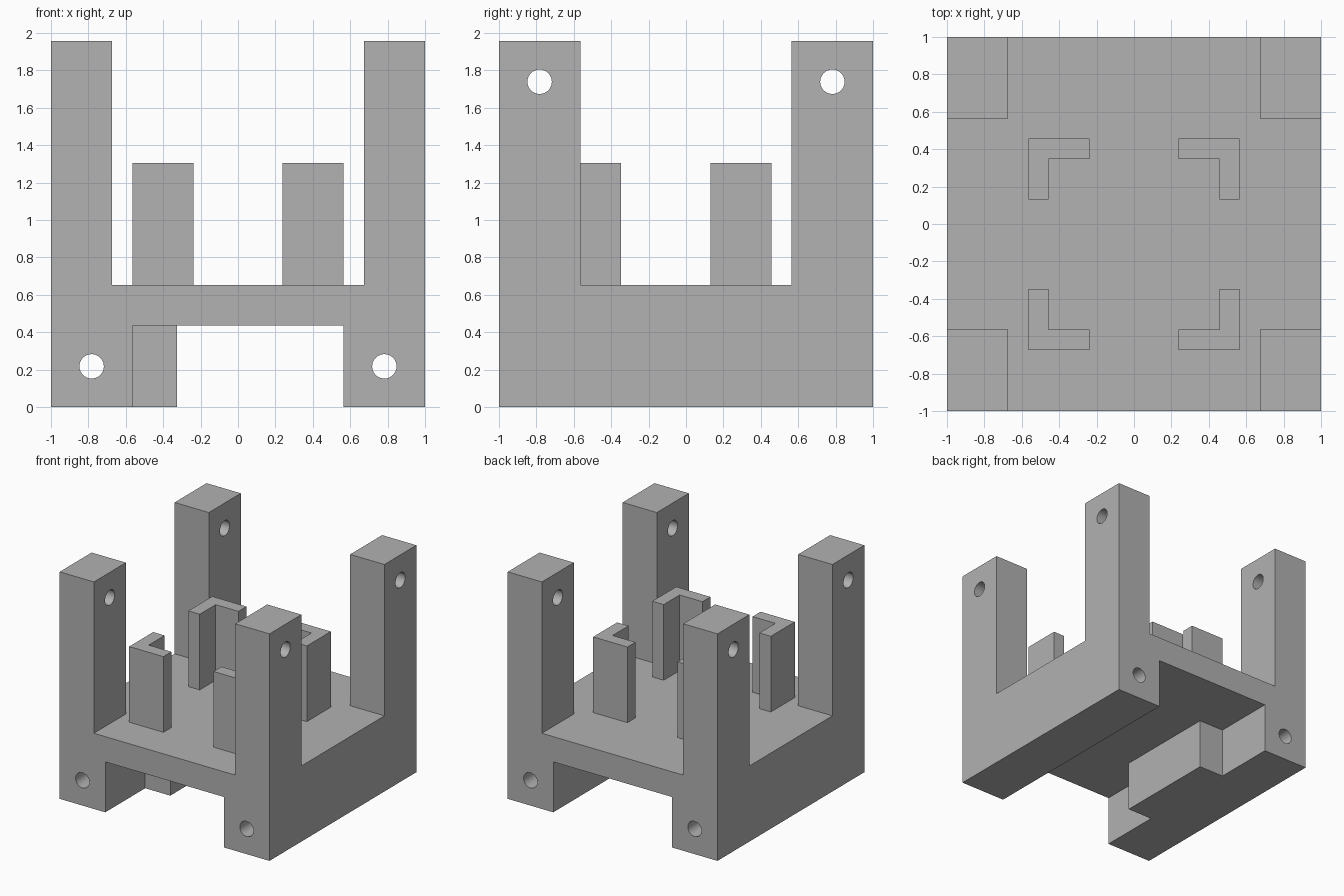
import bpy
import bmesh
from math import pi
from mathutils import Matrix

cube = bpy.data.objects.get("Cube")
if cube:
    bpy.data.objects.remove(cube, do_unlink=True)

U = 2 / 18.4          # wall thickness, the module of the whole part
HALF = 9.2 * U        # half the footprint
TOP = 18 * U          # post height
DECK = 6 * U          # top of the deck
ARCH = 4 * U          # underside of the deck

grey = bpy.data.materials.new("plain grey")
grey.use_nodes = True
colour = (0.445, 0.445, 0.445, 1)
grey.diffuse_color = colour
grey.node_tree.nodes["Principled BSDF"].inputs["Base Color"].default_value = colour


def add_object(name, bm):
    bmesh.ops.recalc_face_normals(bm, faces=bm.faces)
    mesh = bpy.data.meshes.new(name)
    bm.to_mesh(mesh)
    bm.free()
    mesh.materials.append(grey)
    obj = bpy.data.objects.new(name, mesh)
    bpy.context.collection.objects.link(obj)
    return obj


def prism(name, outline, z0, z1):
    """Extrude a flat outline upwards."""
    bm = bmesh.new()
    face = bm.faces.new([bm.verts.new((x, y, z0)) for x, y in outline])
    new = bmesh.ops.extrude_face_region(bm, geom=[face])["geom"]
    verts = [v for v in new if isinstance(v, bmesh.types.BMVert)]
    bmesh.ops.translate(bm, vec=(0, 0, z1 - z0), verts=verts)
    return add_object(name, bm)


def box(name, x0, x1, y0, y1, z0, z1):
    return prism(name, [(x0, y0), (x1, y0), (x1, y1), (x0, y1)], z0, z1)


def drill(axis, location):
    """Long round cutter along the x or y axis."""
    bm = bmesh.new()
    matrix = Matrix.Translation(location) @ Matrix.Rotation(pi / 2, 4, axis)
    bmesh.ops.create_cone(bm, cap_ends=True, segments=40, radius1=0.6 * U,
                          radius2=0.6 * U, depth=3, matrix=matrix)
    return add_object("hole_cutter", bm)


def cut(target, cutter):
    cutter.hide_render = True
    mod = target.modifiers.new("cut", 'BOOLEAN')
    mod.operation = 'DIFFERENCE'
    mod.solver = 'EXACT'
    mod.object = cutter
    bpy.context.view_layer.objects.active = target
    bpy.ops.object.modifier_apply(modifier=mod.name)
    bpy.data.objects.remove(cutter, do_unlink=True)


# Frame: one block with the gaps between posts and the arch cut away
frame = box("frame", -HALF, HALF, -HALF, HALF, 0, TOP)
post_x, post_y = HALF - 3 * U, HALF - 4 * U
cut(frame, box("gap_cutter", -post_x, post_x, -2, 2, DECK, 3))
cut(frame, box("gap_cutter", -2, 2, -post_y, post_y, DECK, 3))
cut(frame, box("arch_cutter", -post_y, post_y, -2, 2, -1, ARCH))

# Bolt holes: lengthwise through the feet, crosswise through the posts
for side in (-1, 1):
    offset = side * (HALF - 2 * U)
    cut(frame, drill('X', (offset, 0, 2 * U)))
    cut(frame, drill('Y', (0, offset, 16 * U)))

bpy.ops.object.select_all(action='DESELECT')
frame.select_set(True)
bpy.context.view_layer.objects.active = frame
bpy.ops.object.shade_smooth_by_angle(angle=pi / 6)

# Ledge on the inner side of the right foot
box("foot_ledge", -post_y, -3 * U, -4.2 * U, 4.2 * U, 0, ARCH)

# Four L-shaped corner brackets standing on the deck
for x_name, sx in (("right", -1), ("left", 1)):
    for y_name, sy, edge in (("front", -1, 6.2 * U), ("back", 1, 4.2 * U)):
        steps = [(0, 0), (3, 0), (3, 1), (1, 1), (1, 3), (0, 3)]
        outline = [(sx * (post_y - a * U), sy * (edge - b * U)) for a, b in steps]
        prism(f"{y_name}_{x_name}_bracket", outline, DECK, 12 * U)
